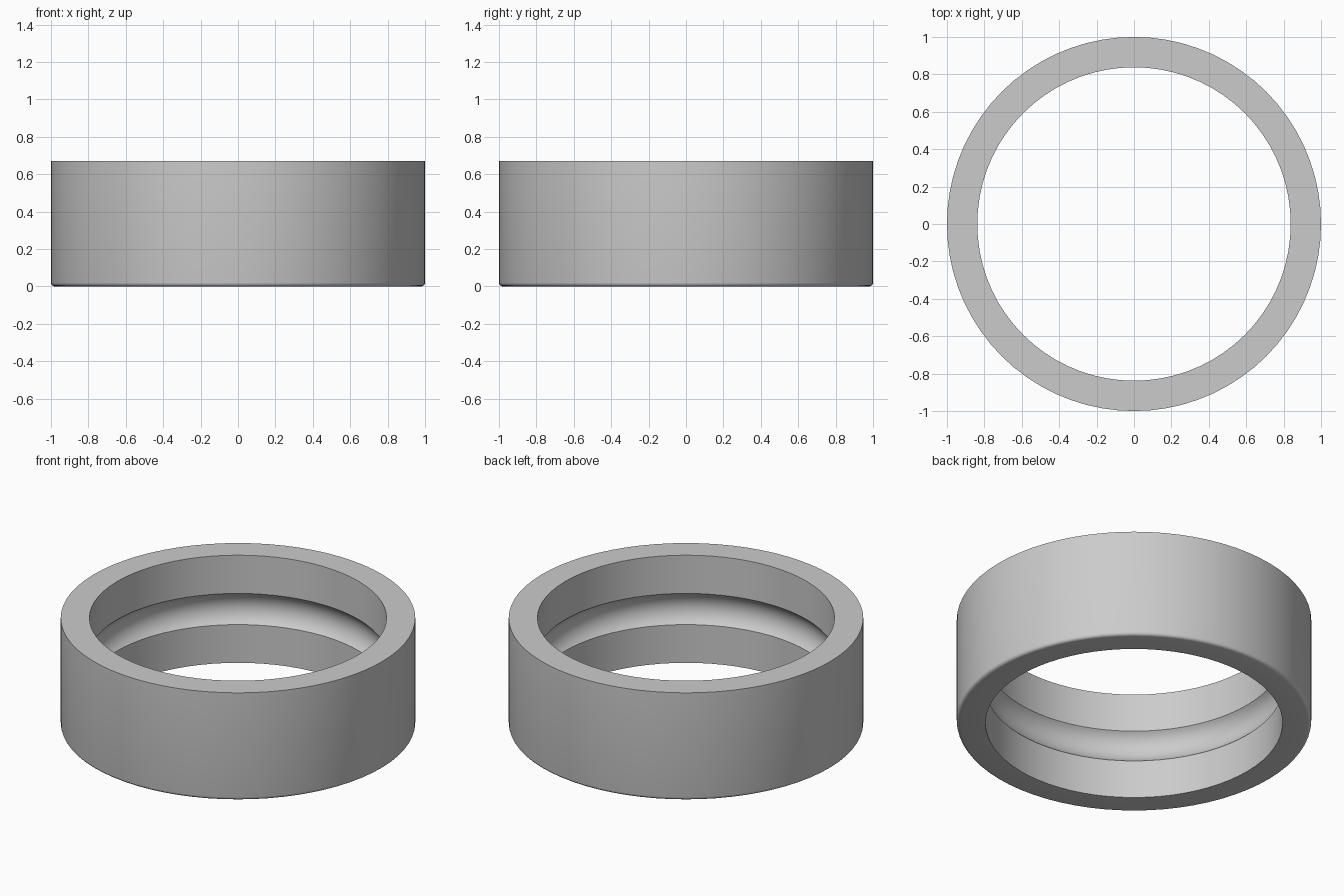
import bpy, bmesh, math

if "Cube" in bpy.data.objects:
    bpy.data.objects.remove(bpy.data.objects["Cube"])

SEG = 72
H, R_OUT, R_IN = 0.67, 1.0, 0.838
G_MID, G_HALF, G_DEPTH = 0.335, 0.097, 0.045
FILLET = 0.02

# Cross-section (radius, height): rounded lower outer edge, ball groove on the bore
profile = [(R_IN, 0.0)]
for i in range(5):
    a = math.radians(-90 + 90 * i / 4)
    profile.append((R_OUT - FILLET + FILLET * math.cos(a), FILLET + FILLET * math.sin(a)))
profile += [(R_OUT, H), (R_IN, H)]
arc_r = (G_HALF ** 2 + G_DEPTH ** 2) / (2 * G_DEPTH)
arc_c = R_IN + G_DEPTH - arc_r
half = math.asin(G_HALF / arc_r)
for i in range(17):
    a = half - 2 * half * i / 16
    profile.append((arc_c + arc_r * math.cos(a), G_MID + arc_r * math.sin(a)))

# Revolve the cross-section into a ring
bm = bmesh.new()
rings = []
for s in range(SEG):
    t = 2 * math.pi * s / SEG
    rings.append([bm.verts.new((r * math.cos(t), r * math.sin(t), z)) for r, z in profile])
n = len(profile)
for s in range(SEG):
    a, b = rings[s], rings[(s + 1) % SEG]
    for i in range(n):
        j = (i + 1) % n
        bm.faces.new((a[i], b[i], b[j], a[j]))
bmesh.ops.recalc_face_normals(bm, faces=bm.faces)
mesh = bpy.data.meshes.new("bearing_outer_ring")
bm.to_mesh(mesh)
bm.free()

ring = bpy.data.objects.new("bearing_outer_ring", mesh)
bpy.context.collection.objects.link(ring)

# Plain metal grey
mat = bpy.data.materials.new("light grey")
mat.diffuse_color = (0.6, 0.6, 0.6, 1)
mat.use_nodes = True
mat.node_tree.nodes["Principled BSDF"].inputs["Base Color"].default_value = mat.diffuse_color
mesh.materials.append(mat)

bpy.context.view_layer.objects.active = ring
ring.select_set(True)
bpy.ops.object.shade_smooth_by_angle(angle=math.radians(30))
